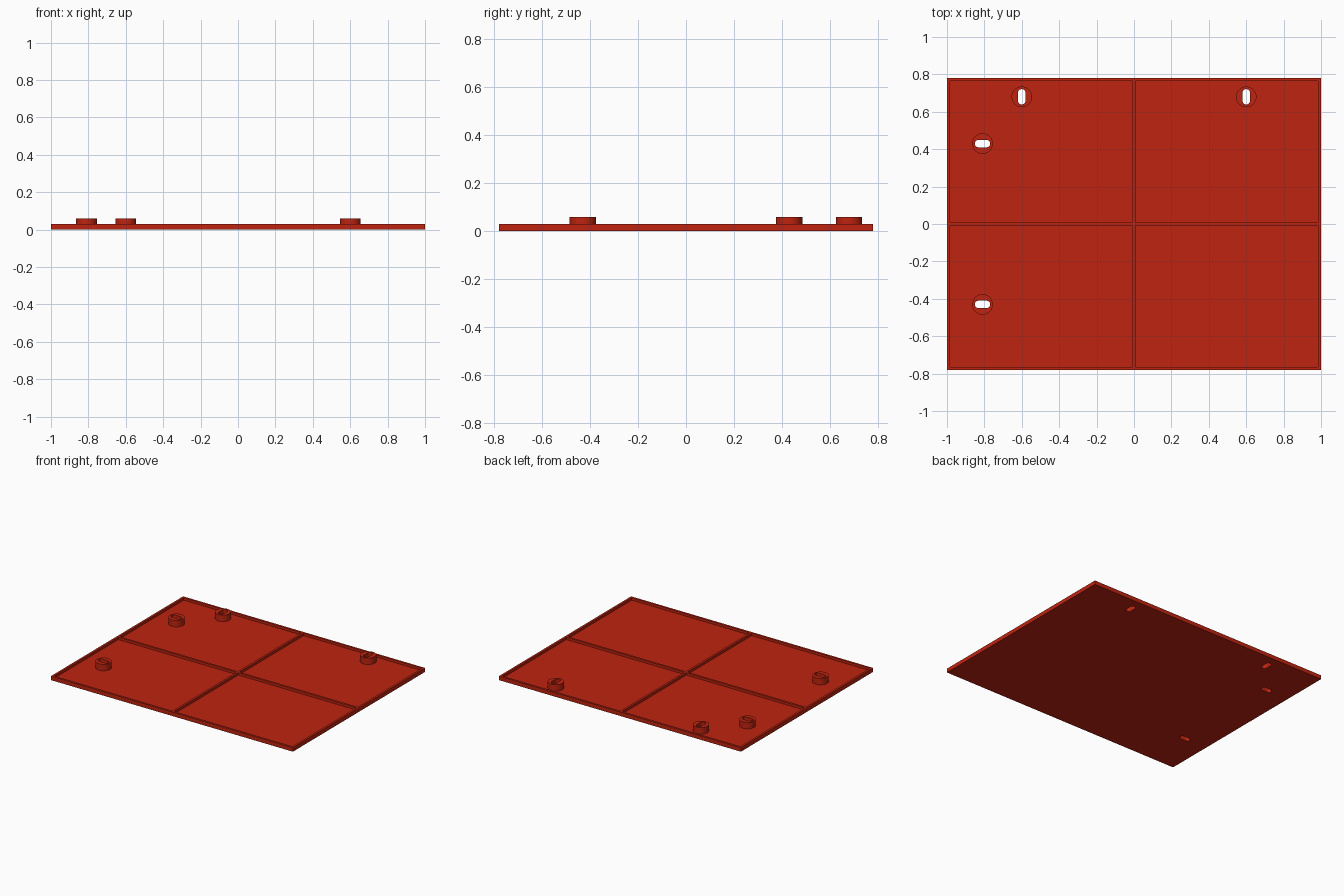
import bpy
import bmesh
from math import pi, cos, sin
from mathutils import Vector

cube = bpy.data.objects.get("Cube")
if cube:
    bpy.data.objects.remove(cube, do_unlink=True)

HALF_X, HALF_Y = 1.0, 0.78
RIM_TOP, FLOOR, BOSS_TOP = 0.03, 0.012, 0.06
RIB = 0.016
BOSS_R, SLOT_R, SLOT_SHIFT = 0.055, 0.02, 0.021

red = bpy.data.materials.new("brick_red")
red.use_nodes = True
colour = (0.52, 0.017, 0.005, 1)
red.diffuse_color = colour
red.node_tree.nodes["Principled BSDF"].inputs["Base Color"].default_value = colour


def prism(name, outline, z0, z1):
    """Extrude a flat outline from z0 to z1."""
    bm = bmesh.new()
    face = bm.faces.new([bm.verts.new((x, y, z0)) for x, y in outline])
    top = bmesh.ops.extrude_face_region(bm, geom=[face])["geom"]
    verts = [v for v in top if isinstance(v, bmesh.types.BMVert)]
    bmesh.ops.translate(bm, verts=verts, vec=Vector((0, 0, z1 - z0)))
    bmesh.ops.recalc_face_normals(bm, faces=bm.faces)
    mesh = bpy.data.meshes.new(name)
    bm.to_mesh(mesh)
    bm.free()
    mesh.materials.append(red)
    obj = bpy.data.objects.new(name, mesh)
    bpy.context.collection.objects.link(obj)
    return obj


def rectangle(x0, x1, y0, y1):
    return [(x0, y0), (x1, y0), (x1, y1), (x0, y1)]


def capsule(cx, cy, radius, shift=0, along_y=False, steps=16):
    """Circle, or a slot when its two halves are shifted apart."""
    points = []
    for side in (1, -1):
        for i in range(steps + 1 if shift else steps):
            a = -pi / 2 + pi * i / steps
            u, v = side * (shift + radius * cos(a)), side * radius * sin(a)
            points.append((cx - v, cy + u) if along_y else (cx + u, cy + v))
    return points


def cut(obj, cutter):
    mod = obj.modifiers.new("cut", "BOOLEAN")
    mod.operation, mod.solver, mod.object = "DIFFERENCE", "EXACT", cutter
    bpy.context.view_layer.objects.active = obj
    bpy.ops.object.modifier_apply(modifier=mod.name)


# Tray with a rim and a central cross rib left between four pockets
panel = prism("panel", rectangle(-HALF_X, HALF_X, -HALF_Y, HALF_Y), 0, RIM_TOP)
for sx in (-1, 1):
    for sy in (-1, 1):
        xs = sorted((sx * RIB / 2, sx * (HALF_X - RIB)))
        ys = sorted((sy * RIB / 2, sy * (HALF_Y - RIB)))
        pocket = prism("pocket_cutter", rectangle(*xs, *ys), FLOOR, 0.1)
        cut(panel, pocket)
        bpy.data.objects.remove(pocket, do_unlink=True)

# Slotted mounting bosses, with slots running through the tray
bosses = [("back_right", -0.6, 0.68, True), ("back_left", 0.6, 0.68, True),
          ("side_back", -0.81, 0.43, False), ("side_front", -0.81, -0.43, False)]
for name, x, y, along_y in bosses:
    boss = prism(name + "_boss", capsule(x, y, BOSS_R), FLOOR, BOSS_TOP)
    slot = prism("slot_cutter", capsule(x, y, SLOT_R, SLOT_SHIFT, along_y), -0.1, 0.2)
    cut(boss, slot)
    cut(panel, slot)
    bpy.data.objects.remove(slot, do_unlink=True)
    bpy.ops.object.select_all(action="DESELECT")
    boss.select_set(True)
    bpy.context.view_layer.objects.active = boss
    bpy.ops.object.shade_smooth_by_angle(angle=pi / 6)
